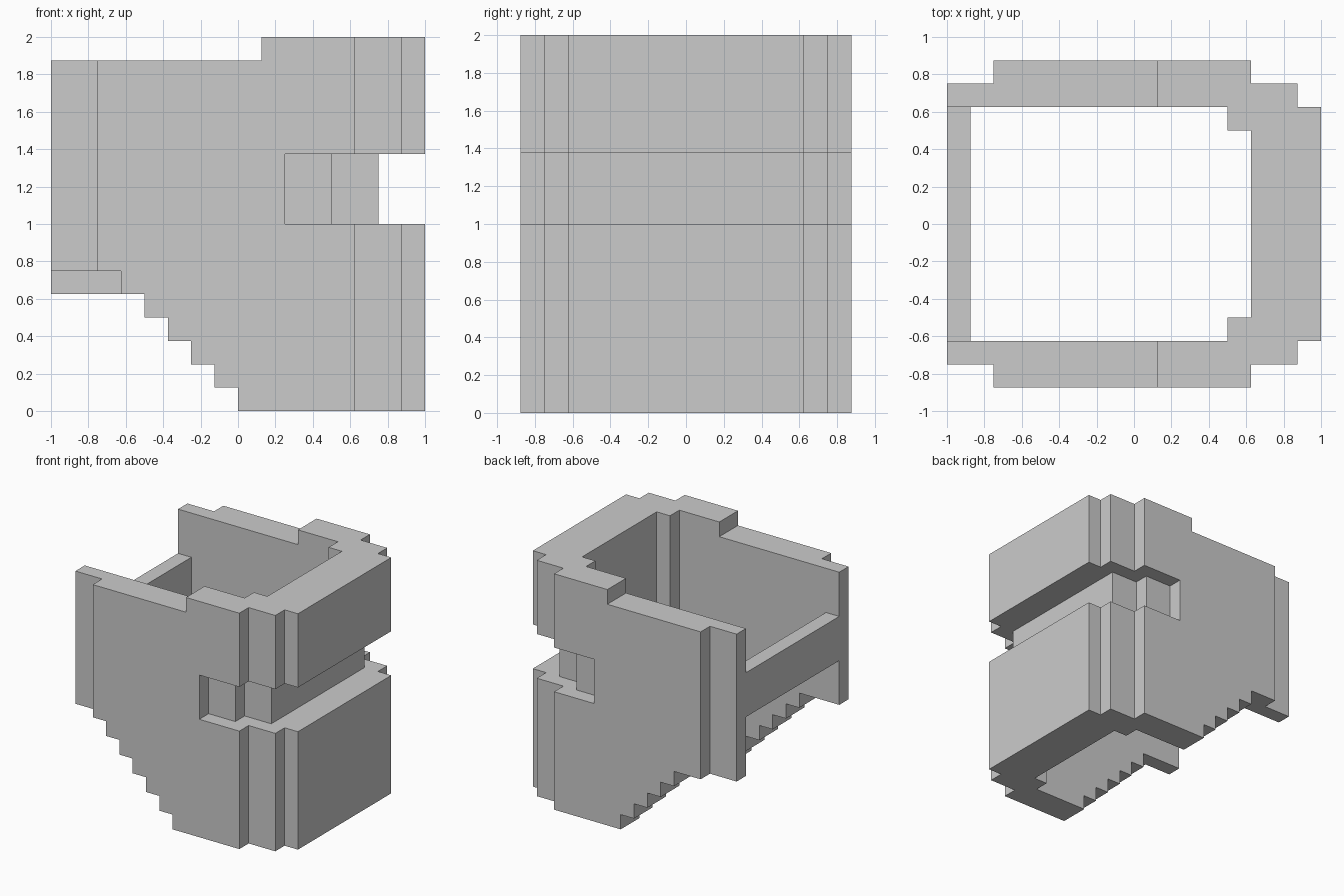
import bpy, bmesh

if "Cube" in bpy.data.objects:
    bpy.data.objects.remove(bpy.data.objects["Cube"])

U = 0.125  # grid step of the blocky design


def prism(name, pts, a, b, axis="Z"):
    """Extrude a closed 2D profile from a to b along Z (xy profile) or Y (xz profile)."""
    put = (lambda p, h: (p[0], p[1], h)) if axis == "Z" else (lambda p, h: (p[0], h, p[1]))
    bm = bmesh.new()
    low = [bm.verts.new(put(p, a)) for p in pts]
    high = [bm.verts.new(put(p, b)) for p in pts]
    bm.faces.new(low)
    bm.faces.new(high)
    n = len(pts)
    for i in range(n):
        j = (i + 1) % n
        bm.faces.new((low[i], low[j], high[j], high[i]))
    bmesh.ops.recalc_face_normals(bm, faces=bm.faces)
    mesh = bpy.data.meshes.new(name)
    bm.to_mesh(mesh)
    bm.free()
    obj = bpy.data.objects.new(name, mesh)
    bpy.context.collection.objects.link(obj)
    return obj


def mirrored(half):
    """Close a half profile by mirroring it across y = 0."""
    return half + [(x, -y) for x, y in reversed(half)]


def rect(x0, x1, y0, y1):
    return [(x0, y0), (x1, y0), (x1, y1), (x0, y1)]


def stairs(steps):
    """Region below the staircase on the lower edge of a side wall."""
    pts = [(-1.2, -0.2), (0, -0.2)]
    for k in range(steps):
        if k:
            pts.append((-k * U, k * U))
        pts.append((-k * U, (k + 1) * U))
    return pts + [(-1.2, steps * U)]


# Shell: C-shaped plan with stepped corners, open at the back
shell = prism("shell", mirrored([
    (0.625, 0.5), (0.5, 0.5), (0.5, 0.625), (-1, 0.625), (-1, 0.75),
    (-0.75, 0.75), (-0.75, 0.875), (0.625, 0.875), (0.625, 0.75),
    (0.875, 0.75), (0.875, 0.625), (1, 0.625)]), 0, 2)

# Cutters: lowered rim, slot wrapping the nose, stepped lower edges
cutters = [
    prism("rim_cutter", rect(-1.2, 0.125, -1.2, 1.2), 1.875, 2.2),
    prism("slot_cutter", mirrored([
        (0.75, 0.625), (0.5, 0.625), (0.5, 0.75), (0.25, 0.75),
        (0.25, 1.2), (1.2, 1.2)]), 1, 1.375),
    prism("left_stair_cutter", stairs(5), 0.3, 1.2, "Y"),
    prism("right_stair_cutter", stairs(6), -1.2, -0.3, "Y"),
]
bpy.context.view_layer.objects.active = shell
for cutter in cutters:
    cutter.hide_render = True
    mod = shell.modifiers.new(cutter.name, "BOOLEAN")
    mod.operation = "DIFFERENCE"
    mod.solver = "EXACT"
    mod.object = cutter
    bpy.ops.object.modifier_apply(modifier=mod.name)
for cutter in cutters:
    bpy.data.objects.remove(cutter)

# Crossbar joining the two side walls
prism("back_crossbar", rect(-1, -0.875, -0.625, 0.625), 1.125, 1.5)
